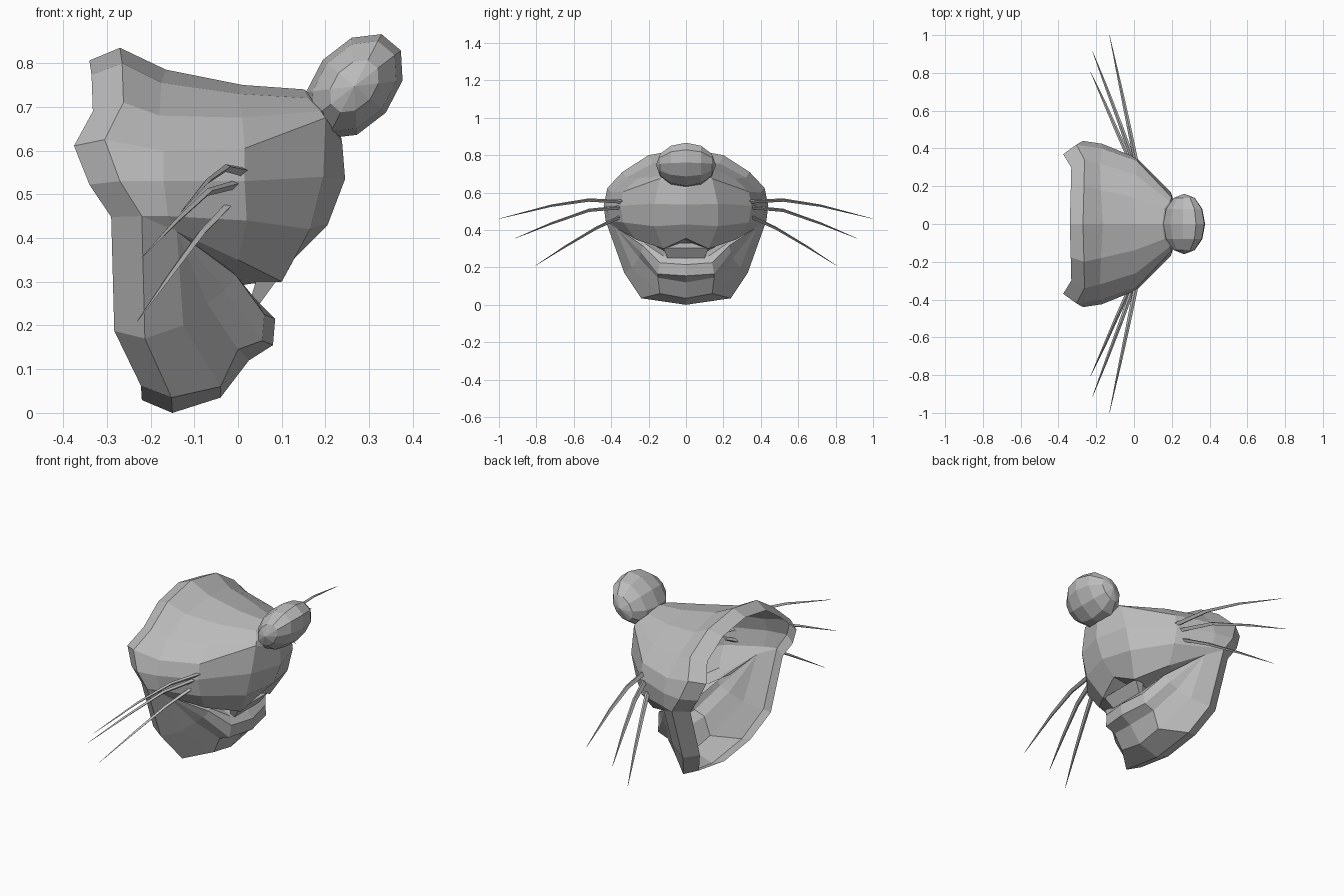
import bpy, bmesh, math
from mathutils import Matrix

if "Cube" in bpy.data.objects:
    bpy.data.objects.remove(bpy.data.objects["Cube"], do_unlink=True)

grey = bpy.data.materials.new("plain grey")
grey.use_nodes = True
grey.diffuse_color = (0.5, 0.5, 0.5, 1)
grey.node_tree.nodes["Principled BSDF"].inputs["Base Color"].default_value = grey.diffuse_color


def finish(name, bm):
    """Turn a bmesh into a flat-shaded object."""
    bmesh.ops.recalc_face_normals(bm, faces=bm.faces)
    mesh = bpy.data.meshes.new(name)
    bm.to_mesh(mesh)
    bm.free()
    mesh.materials.append(grey)
    obj = bpy.data.objects.new(name, mesh)
    bpy.context.collection.objects.link(obj)
    return obj


def loft(bm, rows, side=1):
    """Skin a list of equal-length rows, flipped across y for side = -1."""
    grid = [[bm.verts.new((x, y * side, z)) for x, y, z in row] for row in rows]
    for a, b in zip(grid, grid[1:]):
        for i in range(len(a) - 1):
            bm.faces.new((a[i], a[i + 1], b[i + 1], b[i]))


# Sections of the muzzle from the back rim to the nose, top centre to lip
mouth_corner = (-.14, .38, .415)
rim_corner = (-.22, .43, .45)
upper_back = [(-.27, 0, .835), (-.265, .2, .80), (-.262, .34, .71), (-.305, .42, .625),
              (-.27, .44, .53), rim_corner, rim_corner]
upper_cheek = [(-.165, 0, .785), (-.175, .18, .755), (-.18, .32, .68), (-.17, .40, .60),
               (-.17, .425, .53), (-.16, .41, .45), mouth_corner]
upper_whisker = [(.01, 0, .75), (0, .14, .73), (.01, .26, .675), (.015, .335, .605),
                 (.015, .35, .53), (.02, .335, .44), (0, .27, .35)]
upper_front = [(.15, 0, .74), (.16, .08, .72), (.19, .12, .69), (.2, .14, .675),
               (.195, .17, .54), (.165, .17, .42), (.1, .12, .3)]
upper_tip = [(.15, 0, .74), (.2, 0, .71), (.225, 0, .68), (.238, 0, .62),
             (.245, 0, .535), (.205, 0, .43), (.13, 0, .355)]
upper_rows = [upper_back, upper_cheek, upper_whisker, upper_front, upper_tip]

# Sections of the lower jaw from the back rim to the lip, side to centre
jaw_back = [rim_corner, (-.213, .33, .17), (-.152, .24, .035), (-.15, 0, 0)]
jaw_base = [mouth_corner, (-.125, .29, .2), (-.04, .14, .06), (-.04, 0, .035)]
jaw_crease = [mouth_corner, (-.07, .25, .25), (0, .15, .145), (.025, 0, .12)]
lip_under = [mouth_corner, (-.03, .24, .28), (.055, .15, .165), (.08, 0, .155)]
lip_front = [mouth_corner, (-.005, .23, .315), (.06, .14, .225), (.085, 0, .215)]
lip_top = [mouth_corner, (-.015, .215, .325), (.04, .12, .26), (.055, 0, .245)]
# The mouth closes behind the lips and meets the upper lip
mouth_back = [mouth_corner, (-.06, .21, .34), (-.02, .11, .285), (-.01, 0, .285)]
lip_inside = [mouth_corner, (-.08, .25, .345), (.025, .105, .295), (.05, 0, .345)]
upper_lip = [row[-1] for row in upper_rows[1:]]
jaw_rows = [jaw_back, jaw_base, jaw_crease, lip_under, lip_front, lip_top,
            mouth_back, lip_inside, upper_lip]

# Hollow mask: one thin skin with a flange turned inward around the back rim
bm = bmesh.new()
for side in (1, -1):
    loft(bm, upper_rows, side)
    loft(bm, jaw_rows, side)
bmesh.ops.remove_doubles(bm, verts=bm.verts, dist=0.001)
bmesh.ops.dissolve_degenerate(bm, edges=bm.edges, dist=0.001)
rim_edges = [e for e in bm.edges if len(e.link_faces) == 1]
flange = {}
for v in {v for e in rim_edges for v in e.verts}:
    x, y, z = v.co
    flange[v] = bm.verts.new((x - .07, y * .88, .42 + (z - .42) * .93))
for e in rim_edges:
    a, b = e.verts
    bm.faces.new((a, b, flange[b], flange[a]))
finish("muzzle_mask", bm)

# Nose: a low-poly ball, flattened and tilted up
bm = bmesh.new()
bmesh.ops.create_uvsphere(bm, u_segments=10, v_segments=6, radius=1)
place = (Matrix.Translation((.266, 0, .747)) @ Matrix.Rotation(math.radians(-50), 4, 'Y')
         @ Matrix.Diagonal((.138, .16, .094, 1)))
bmesh.ops.transform(bm, matrix=place @ Matrix.Rotation(math.radians(90), 4, 'X'), verts=bm.verts)
finish("nose", bm)

# Front teeth: a small wedge under the upper lip
bm = bmesh.new()
profile = [(.03, .265), (.05, .25), (.09, .305), (.05, .33)]
ends = [[bm.verts.new((x, s * (.1 + (z - .25) * .4), z)) for x, z in profile] for s in (1, -1)]
for i in range(4):
    j = (i + 1) % 4
    bm.faces.new((ends[0][i], ends[0][j], ends[1][j], ends[1][i]))
for end in ends:
    bm.faces.new(end)
finish("front_teeth", bm)

# Whiskers: three tapered four-sided strands on each side, rooted through the skin
strands = {
    "upper": [(.015, .31, .55), (-.028, .52, .56), (-.07, .72, .53), (-.13, 1, .46)],
    "middle": [(.005, .31, .525), (-.07, .52, .505), (-.145, .72, .435), (-.22, .915, .355)],
    "lower": [(-.008, .31, .49), (-.085, .48, .41), (-.155, .64, .315), (-.23, .805, .21)],
}
widths = (.013, .011, .008, .001)
for label, path in strands.items():
    for side, where in ((1, "left"), (-1, "right")):
        bm = bmesh.new()
        rings = []
        for (x, y, z), w in zip(path, widths):
            rings.append([bm.verts.new((x + dx * w, y * side, z + dz * w))
                          for dx, dz in ((1, .3), (0, .8), (-1, -.3), (0, -.8))])
        for a, b in zip(rings, rings[1:]):
            for i in range(4):
                j = (i + 1) % 4
                bm.faces.new((a[i], a[j], b[j], b[i]))
        bm.faces.new(rings[0])
        bm.faces.new(rings[-1])
        finish(f"{label}_whisker_{where}", bm)
